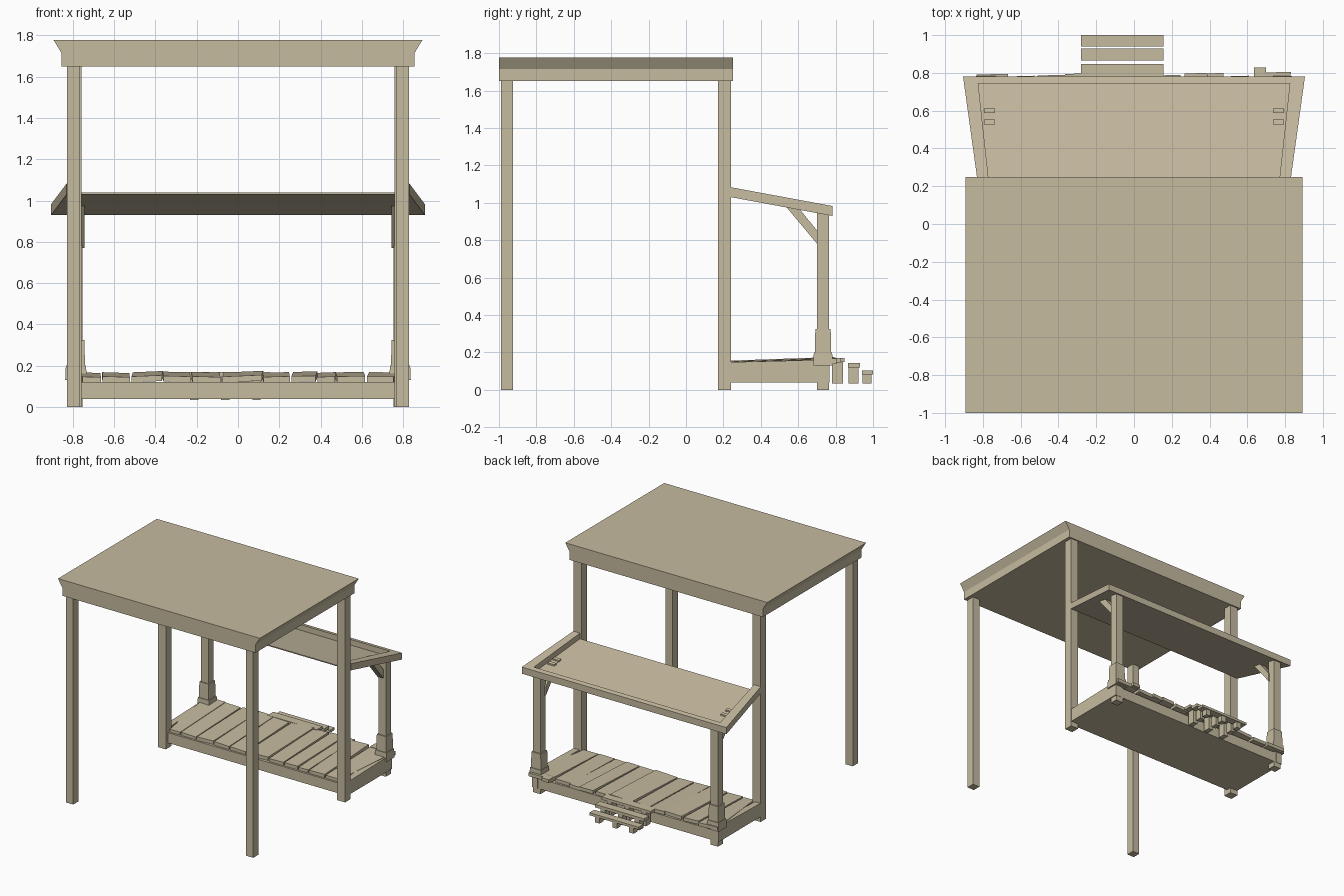
import bpy, bmesh, random

if "Cube" in bpy.data.objects:
    bpy.data.objects.remove(bpy.data.objects["Cube"])

random.seed(4)
wood = bpy.data.materials.new("weathered wood")
wood.diffuse_color = (0.565, 0.497, 0.352, 1)
wood.use_nodes = True
wood.node_tree.nodes["Principled BSDF"].inputs["Base Color"].default_value = wood.diffuse_color


def loft(name, ring_a, ring_b):
    """Solid between two matching rings of points."""
    bm = bmesh.new()
    a = [bm.verts.new(p) for p in ring_a]
    b = [bm.verts.new(p) for p in ring_b]
    bm.faces.new(a)
    bm.faces.new(b)
    n = len(a)
    for i in range(n):
        j = (i + 1) % n
        bm.faces.new((a[i], a[j], b[j], b[i]))
    bmesh.ops.recalc_face_normals(bm, faces=bm.faces)
    me = bpy.data.meshes.new(name)
    bm.to_mesh(me)
    bm.free()
    me.materials.append(wood)
    ob = bpy.data.objects.new(name, me)
    bpy.context.collection.objects.link(ob)
    return ob


def slab(name, plan, low, high):
    """Plan outline with bottom and top heights, each a number or a function of x, y."""
    h = lambda f, x, y: f(x, y) if callable(f) else f
    return loft(name, [(x, y, h(low, x, y)) for x, y in plan],
                [(x, y, h(high, x, y)) for x, y in plan])


def box(name, x0, x1, y0, y1, low, high):
    return slab(name, [(x0, y0), (x1, y0), (x1, y1), (x0, y1)], low, high)


# Main roof with flared eaves
eave = [(-.855, 1.65), (.855, 1.65), (.855, 1.715), (.893, 1.777), (-.893, 1.777), (-.855, 1.715)]
loft("main_roof", [(x, -1, z) for x, z in eave], [(x, .25, z) for x, z in eave])

# Porch roof: a thin sloping panel in a raised rim
under = lambda x, y: 1.03 - (y - .24) * .185
rim_top = lambda x, y: under(x, y) + .053
panel_top = lambda x, y: under(x, y) + .008
half = lambda y: .83 + (y - .24) * .139      # half width grows to the back
slab("porch_roof_panel", [(-.80, .24), (.80, .24), (.87, .77), (-.87, .77)], under, panel_top)
slab("porch_roof_back_rim", [(-half(.745), .745), (half(.745), .745),
                             (half(.782), .782), (-half(.782), .782)], under, rim_top)

for s, side in ((-1, "left"), (1, "right")):
    slab("porch_roof_rim_" + side, [(s * .77, .24), (s * half(.24), .24),
                                    (s * half(.745), .745), (s * .825, .745)], under, rim_top)
    # Tall posts
    box("front_post_" + side, s * .765, s * .828, -.99, -.925, 0, 1.66)
    box("middle_post_" + side, s * .758, s * .828, .17, .24, 0, 1.66)
    # Porch post, stepped foot and brace
    box("porch_post_" + side, s * .753, s * .818, .70, .765, 0, lambda x, y: under(x, y) + .004)
    foot = lambda g, z: [(s * (.785 + i * g), .7325 + j * g, z)
                         for i, j in ((-1, -1), (1, -1), (1, 1), (-1, 1))]
    loft("porch_post_collar_" + side, foot(.045, .15), foot(.041, .325))
    loft("porch_post_base_" + side, foot(.052, .13), foot(.049, .20))
    brace = [(.71, .77), (.71, .84), (.60, .975), (.53, .985)]
    loft("brace_" + side, [(s * .743, y, z) for y, z in brace],
         [(s * .798, y, z) for y, z in brace])
    for y in (.54, .60):
        box("brace_peg_" + side, s * .735, s * .795, y - .012, y + .012,
            under, lambda x, y: under(x, y) + .02)
    # Deck side board
    box("deck_side_board_" + side, s * .775, s * .826, .235, .768, .04,
        lambda x, y: .148 + (y - .24) * .025)

# Deck frame
box("deck_frame", -.815, .815, .20, .765, .04, .122)

# Loose planks, each with a slight roll and uneven end
edges = [-.835, -.66, -.52, -.365, -.225, -.08, .12, .255, .38, .475, .62, .825]
ends = [.795, .785, .79, .798, .785, .785, .79, .80, .80, .785, .805]
for k, (a, b) in enumerate(zip(edges, edges[1:])):
    roll, lift = random.uniform(-.05, .05), random.uniform(-.003, .003)
    skew = random.uniform(-.012, .012)
    mid = (a + b) / 2
    top = lambda x, y: .15 + lift + (y - .24) * .035 + (x - mid) * roll
    left, right = (-.757 if k == 0 else a), (.757 if k == 10 else b)
    slab("deck_plank_%02d" % (k + 1),
         [(left + .004, .215), (right - .004, .215),
          (b - .004 + skew, ends[k]), (a + .004 + skew, ends[k] - .004)],
         lambda x, y: top(x, y) - .028, top)
box("plank_end_stub", .635, .70, .76, .828, .145, .17)

# Back steps: three treads, each on three blocks
for y0, y1, low, high in ((.775, .847, .148, .17), (.865, .93, .118, .142), (.94, 1.0, .082, .102)):
    box("step_tread", -.28, .155, y0, y1, low, high)
    for x in (-.212, -.062, .09):
        box("step_block", x - .02, x + .02, y0 + .005, y1 - .008, .034, low)
